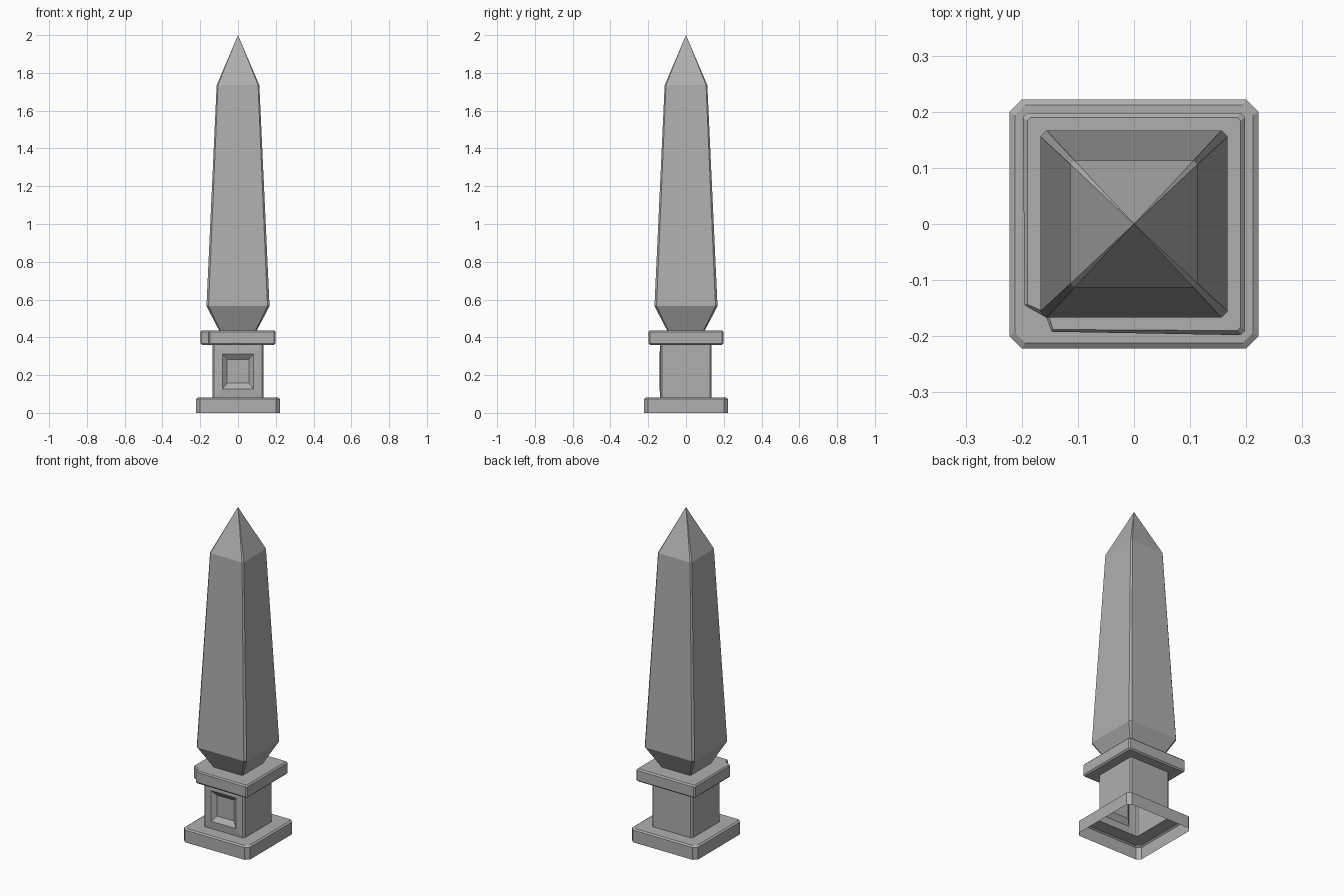
import bpy

if "Cube" in bpy.data.objects:
    bpy.data.objects.remove(bpy.data.objects["Cube"])

# Dark grey stone
stone = bpy.data.materials.new("stone")
stone.diffuse_color = (0.43, 0.43, 0.43, 1)
stone.use_nodes = True
stone.node_tree.nodes["Principled BSDF"].inputs["Base Color"].default_value = stone.diffuse_color


def ring(h, c, z):
    """Square of half-width h with corners cut by c, counter-clockwise from the front edge."""
    k = h - c
    pts = [(-k, -h), (k, -h), (h, -k), (h, k), (k, h), (-k, h), (-h, k), (-h, -k)]
    return [(x, y, z) for x, y in pts]


def with_corner(r, chip=None):
    """Add a ninth point in the front-left corner; chip = three replacement xy points."""
    z = r[0][2]
    mid = tuple((a + b) / 2 for a, b in zip(r[7], r[0]))
    if chip is None:
        return r + [mid]
    a, m, b = [(x, y, z) for x, y in chip]
    return [b] + r[1:7] + [a, m]


def bridge(a, b, count, skip=None):
    return [(a + i, a + (i + 1) % count, b + (i + 1) % count, b + i)
            for i in range(count) if i != skip]


def make(name, verts, faces):
    mesh = bpy.data.meshes.new(name)
    mesh.from_pydata(verts, [], faces)
    mesh.update()
    mesh.materials.append(stone)
    obj = bpy.data.objects.new(name, mesh)
    bpy.context.collection.objects.link(obj)
    return obj


def loft(name, rings, apex=None):
    n = len(rings[0])
    verts = [p for r in rings for p in r]
    faces = []
    for k in range(len(rings) - 1):
        faces += bridge(k * n, (k + 1) * n, n)
    if apex:
        top = (len(rings) - 1) * n
        verts.append(apex)
        faces += [(top + i, top + (i + 1) % n, len(verts) - 1) for i in range(n)]
    return make(name, verts, faces)


# Plinth: hollow underneath, chamfered corners and top edge
loft("plinth", [ring(0.222, 0.022, 0), ring(0.222, 0.022, 0.074),
                ring(0.212, 0.018, 0.081), ring(0.136, 0.009, 0.081)])

# Pedestal with a recessed panel in the front face
verts = ring(0.136, 0.009, 0.081) + ring(0.136, 0.009, 0.36)
faces = bridge(0, 8, 8, skip=0)
front = [0, 1, 9, 8]
for w, z0, z1, y in [(0.083, 0.127, 0.313, -0.140), (0.057, 0.157, 0.283, -0.118)]:
    s = len(verts)
    verts += [(-w, y, z0), (w, y, z0), (w, y, z1), (-w, y, z1)]
    new = [s, s + 1, s + 2, s + 3]
    faces += [(front[i], front[(i + 1) % 4], new[(i + 1) % 4], new[i]) for i in range(4)]
    front = new
faces.append(tuple(front))
make("pedestal", verts, faces)

# Cap slab with one broken corner at the front left
outer = [(-0.195, -0.145), (-0.156, -0.167), (-0.147, -0.192)]
inner = [(-0.190, -0.143), (-0.153, -0.160), (-0.144, -0.188)]
loft("cap_slab", [with_corner(ring(0.136, 0.009, 0.36)),
                  with_corner(ring(0.190, 0.006, 0.36), inner),
                  with_corner(ring(0.198, 0.008, 0.368), outer),
                  with_corner(ring(0.198, 0.008, 0.429), outer),
                  with_corner(ring(0.190, 0.006, 0.437), inner),
                  with_corner(ring(0.100, 0.007, 0.437))])

# Tapered obelisk shaft ending in a point
loft("obelisk", [ring(0.100, 0.007, 0.437), ring(0.167, 0.011, 0.565),
                 ring(0.113, 0.007, 1.735)], apex=(0, 0, 2.0))
